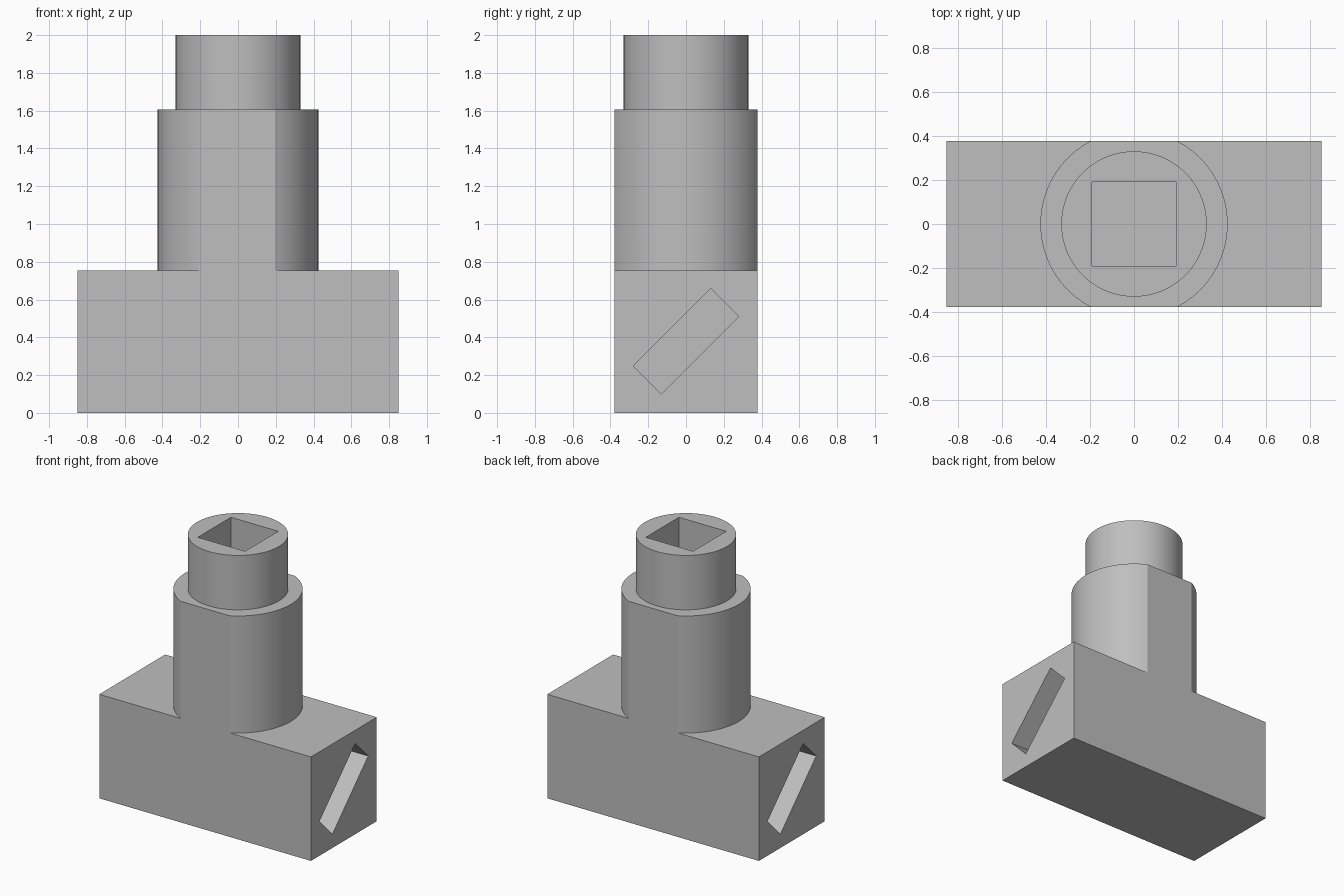
import bpy
from math import radians

default = bpy.data.objects.get("Cube")
if default:
    bpy.data.objects.remove(default, do_unlink=True)

HALF_DEPTH = 0.3775
BLOCK_TOP = 0.755
BLOCK_END = 0.85

grey = bpy.data.materials.new("light grey")
grey.use_nodes = True
colour = (0.52, 0.52, 0.52, 1)
grey.diffuse_color = colour
grey.node_tree.nodes["Principled BSDF"].inputs["Base Color"].default_value = colour


def box(name, size, centre, tilt=0):
    bpy.ops.mesh.primitive_cube_add(size=1, location=centre, rotation=(tilt, 0, 0))
    obj = bpy.context.object
    obj.name = name
    obj.scale = size
    bpy.ops.object.transform_apply(location=True, rotation=True, scale=True)
    obj.data.materials.append(grey)
    return obj


def cylinder(name, radius, bottom, top):
    bpy.ops.mesh.primitive_cylinder_add(vertices=96, radius=radius, depth=top - bottom,
                                        location=(0, 0, (top + bottom) / 2))
    obj = bpy.context.object
    obj.name = name
    bpy.ops.object.transform_apply(location=True, rotation=True, scale=True)
    obj.data.materials.append(grey)
    return obj


def combine(target, tool, operation):
    """Apply a boolean to the target and discard the tool."""
    bpy.context.view_layer.objects.active = target
    mod = target.modifiers.new(tool.name, "BOOLEAN")
    mod.operation = operation
    mod.solver = "EXACT"
    mod.object = tool
    bpy.ops.object.modifier_apply(modifier=mod.name)
    bpy.data.objects.remove(tool, do_unlink=True)


# Base block, barrel and neck, joined oversized in depth
body = box("tee_body", (2 * BLOCK_END, 1.2, BLOCK_TOP), (0, 0, BLOCK_TOP / 2))
combine(body, cylinder("barrel", 0.425, 0.3, 1.605), "UNION")
combine(body, cylinder("neck", 0.33, 0.9, 2.0), "UNION")

# Trim front and back to one flush plane, leaving flats on the barrel
combine(body, box("trim_slab", (3, 2 * HALF_DEPTH, 5), (0, 0, 1)), "INTERSECT")

# Square socket in the top of the neck
socket_depth = 0.5
combine(body, box("square_socket", (0.38, 0.38, 2 * socket_depth), (0, 0, 2)), "DIFFERENCE")

# Slanted slot in each end, turned half round from one another
slot_depth = 0.4
for side in (1, -1):
    slot = box("end_slot", (2 * slot_depth, 0.58, 0.21),
               (side * BLOCK_END, 0, 0.38), radians(45 * side))
    combine(body, slot, "DIFFERENCE")

# Smooth round walls with crisp edges
bpy.ops.object.select_all(action="DESELECT")
body.select_set(True)
bpy.context.view_layer.objects.active = body
bpy.ops.object.shade_smooth_by_angle(angle=radians(20))
